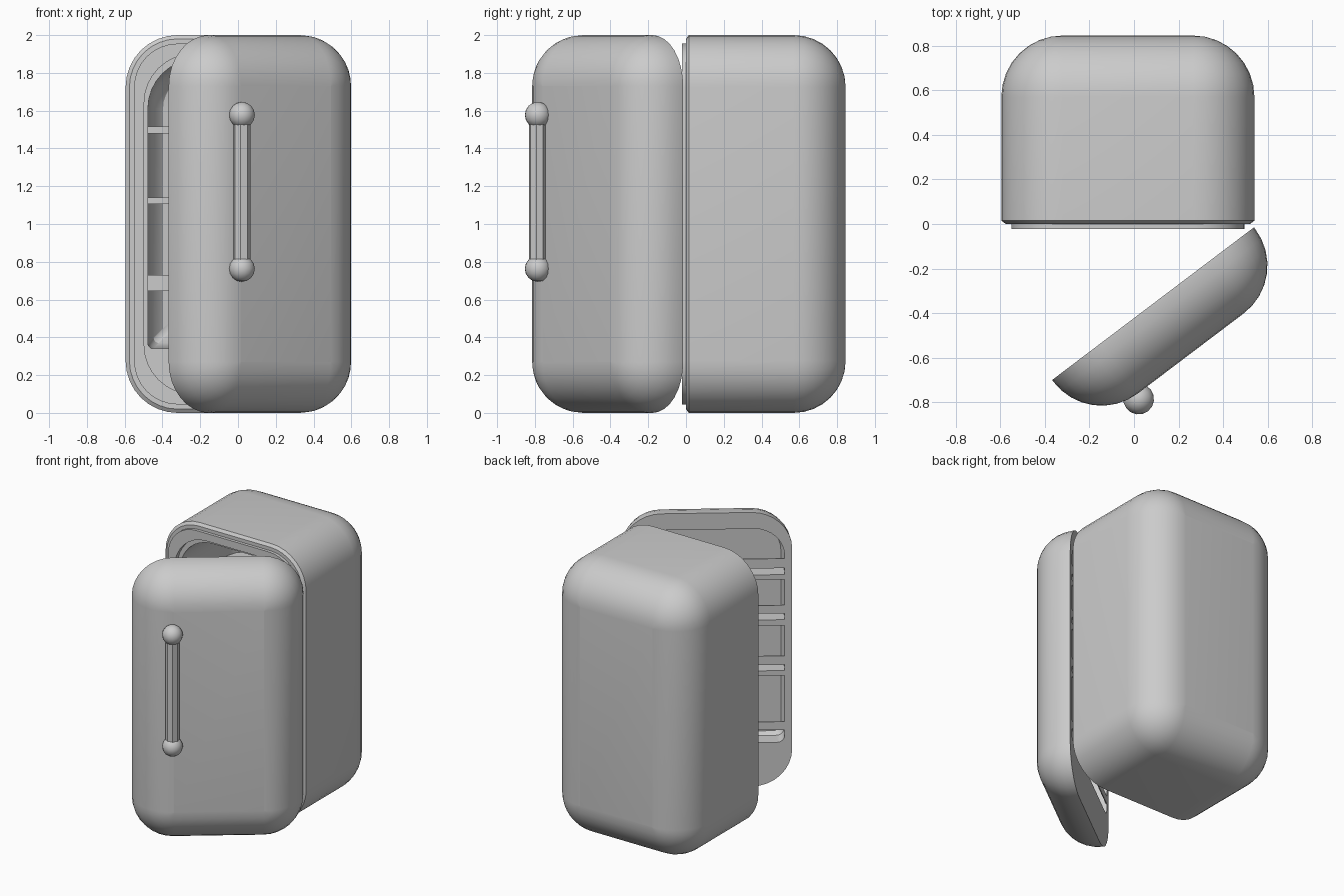
import bpy, bmesh
from math import sin, cos, pi, radians
from mathutils import Matrix

if "Cube" in bpy.data.objects:
    bpy.data.objects.remove(bpy.data.objects["Cube"])

N = 8  # segments per rounded corner


def finish(name, bm, mat=None):
    bmesh.ops.remove_doubles(bm, verts=bm.verts, dist=1e-5)
    bmesh.ops.recalc_face_normals(bm, faces=bm.faces)
    if mat:
        bm.transform(mat)
    me = bpy.data.meshes.new(name)
    bm.to_mesh(me)
    bm.free()
    ob = bpy.data.objects.new(name, me)
    bpy.context.collection.objects.link(ob)
    bpy.ops.object.select_all(action='DESELECT')
    ob.select_set(True)
    bpy.context.view_layer.objects.active = ob
    bpy.ops.object.shade_smooth_by_angle(angle=radians(30))
    return ob


def ring(x0, x1, z0, z1, rt, rb, y):
    # rounded rectangle in the xz plane, separate top and bottom radii
    pts = []
    for i, (x, z, sx, sz, r) in enumerate([(x1, z1, -1, -1, rt), (x0, z1, 1, -1, rt),
                                           (x0, z0, 1, 1, rb), (x1, z0, -1, 1, rb)]):
        for k in range(N + 1):
            a = (i + k / N) * pi / 2
            pts.append((x + sx * r + r * cos(a), y, z + sz * r + r * sin(a)))
    return pts


def inset(x0, x1, r, d, y):
    q = max(r - d, 0.0001)
    return ring(x0 + d, x1 - d, d, 2 - d, q, q, y)


def domed(x0, x1, r, y_cap, s):
    # rings from the flat cap outward around the rounded edge
    out = []
    for k in range(N + 1):
        a = k / N * pi / 2
        out.append(inset(x0, x1, r, r * (1 - sin(a)), y_cap - s * r * (1 - cos(a))))
    return out


def loft(name, rings, mat=None):
    bm = bmesh.new()
    rows = [[bm.verts.new(p) for p in r] for r in rings]
    n = len(rows[0])
    for a, b in zip(rows, rows[1:]):
        for i in range(n):
            j = (i + 1) % n
            bm.faces.new((a[i], a[j], b[j], b[i]))
    bm.faces.new(rows[0])
    bm.faces.new(rows[-1])
    return finish(name, bm, mat)


def box(name, x0, x1, y0, y1, z0, z1, mat=None):
    bm = bmesh.new()
    bmesh.ops.create_cube(bm, size=1)
    bm.transform(Matrix.Translation(((x0 + x1) / 2, (y0 + y1) / 2, (z0 + z1) / 2))
                 @ Matrix.Diagonal((x1 - x0, y1 - y0, z1 - z0, 1)))
    return finish(name, bm, mat)


# Cabinet shell: rounded back, chamfered front, raised gasket, inner cavity
X0, X1, R = -0.595, 0.54, 0.275
rings = domed(X0, X1, R, 0.845, 1)
rings += [inset(X0, X1, R, d, y) for d, y in
          [(0, 0.015), (0.02, 0.0), (0.045, 0.0), (0.045, -0.022)]]
rings += [ring(X0 + .098, X1 - .098, .1, 1.9, .26, .26, -0.022),
          ring(X0 + .098, X1 - .098, .1, 1.9, .26, .26, 0.01)]
rings += [ring(X0 + .118 + e, X1 - .118 - e, .34 + e, 1.875 - e, .265 - e, .03, y)
          for e, y in [(0, .01), (.01, .55), (.03, .62), (.08, .67), (.13, .68)]]
loft("cabinet", rings)

# Cabinet shelves
for i, (z0, z1) in enumerate([(1.48, 1.515), (1.105, 1.14), (0.645, 0.73)]):
    box(f"cabinet_shelf_{i + 1}", X0 + .118, X1 - .118, 0.04, 0.66, z0, z1)

# Door, built closed at its hinge and swung open
W, DR = 1.135, 0.27
SWING = Matrix.Translation((0.538, -0.015, 0)) @ Matrix.Rotation(radians(37.1), 4, 'Z')
rings = domed(-W, 0, DR, -0.28, -1) + [inset(-W, 0, DR, 0, 0)]
rings += [ring(-W + .05 + e, -.05 - e, .32 + e, 1.88 - e, .2, .05, y)
          for e, y in [(0, 0), (0, -.11), (.02, -.14)]]
loft("door", rings, SWING)

# Door shelves, and guard rails flush with the inner face
for i, (z0, z1) in enumerate([(1.507, 1.543), (1.17, 1.214), (.807, .843)]):
    box(f"door_shelf_{i + 1}", -W + .05, -.05, -.135, 0, z0, z1, SWING)
for i, (z0, z1) in enumerate([(1.59, 1.66), (1.26, 1.32), (.885, .95), (.41, .47)]):
    box(f"door_rail_{i + 1}", -W + .05, -.05, -.006, 0, z0, z1, SWING)

# Handle: bar between two knobs
HX, HY = -.877, -.302
bm = bmesh.new()
bmesh.ops.create_cone(bm, cap_ends=True, segments=8, radius1=.047, radius2=.047, depth=.78,
                      matrix=Matrix.Translation((HX, HY, 1.17)))
finish("handle_bar", bm, SWING)
for name, z in (("upper", 1.577), ("lower", .763)):
    bm = bmesh.new()
    bmesh.ops.create_uvsphere(bm, u_segments=16, v_segments=8, radius=.069,
                              matrix=Matrix.Translation((HX, HY, z)))
    finish(f"{name}_handle_knob", bm, SWING)
